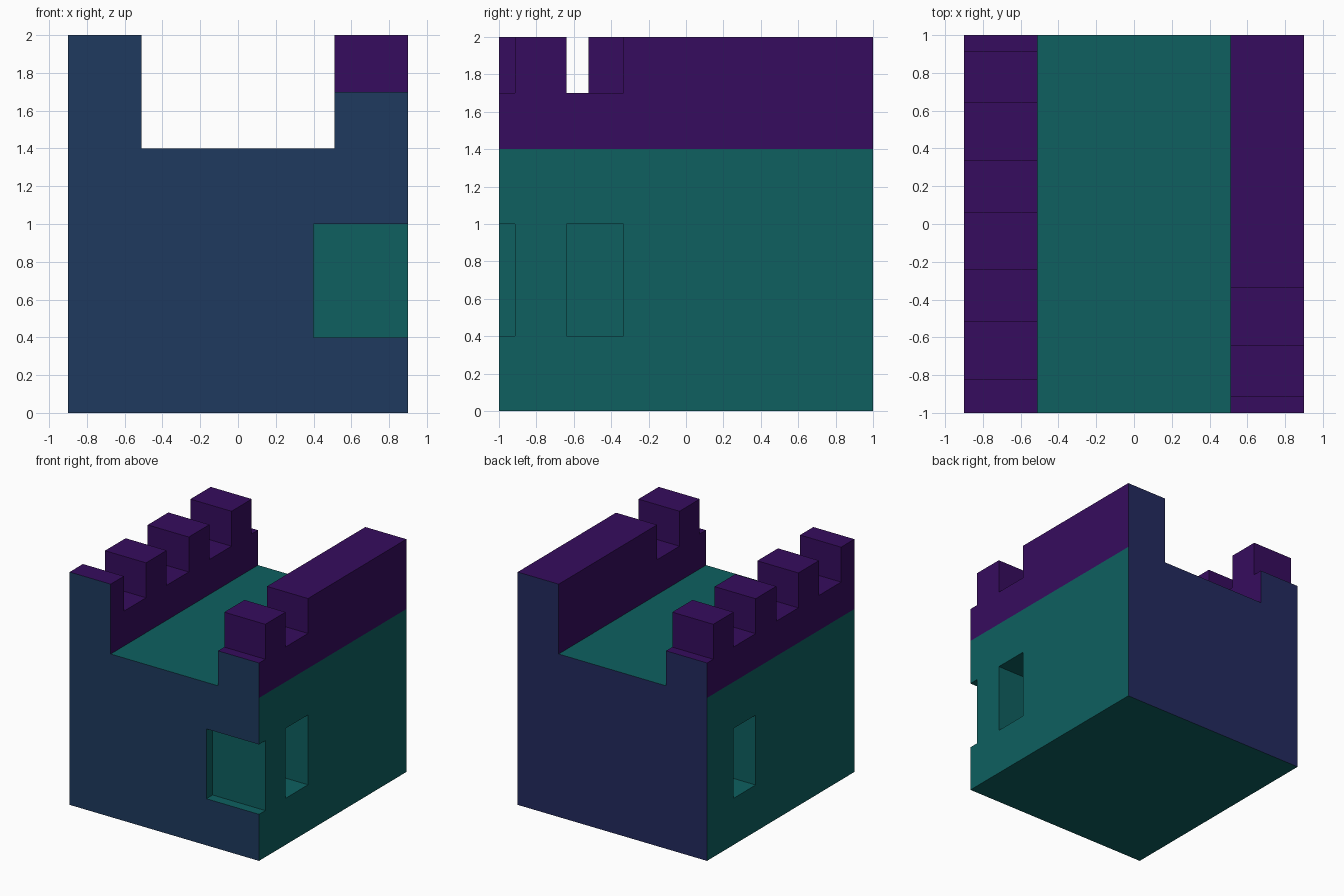
import bpy, bmesh

if "Cube" in bpy.data.objects:
    bpy.data.objects.remove(bpy.data.objects["Cube"])


def material(name, hex_code):
    # hex colour converted to linear diffuse_color
    rgb = [int(hex_code[i:i + 2], 16) / 255 for i in (0, 2, 4)]
    mat = bpy.data.materials.new(name)
    mat.diffuse_color = [((c + 0.055) / 1.055) ** 2.4 if c > 0.04 else c / 12.92 for c in rgb] + [1]
    mat.use_nodes = True
    mat.node_tree.nodes["Principled BSDF"].inputs["Base Color"].default_value = mat.diffuse_color
    return mat


def make_object(name, bm):
    bmesh.ops.recalc_face_normals(bm, faces=bm.faces)
    mesh = bpy.data.meshes.new(name)
    bm.to_mesh(mesh)
    bm.free()
    obj = bpy.data.objects.new(name, mesh)
    bpy.context.collection.objects.link(obj)
    return obj


def add_box(bm, x, y, z):
    verts = bmesh.ops.create_cube(bm, size=1)["verts"]
    for v in verts:
        for i, (lo, hi) in enumerate((x, y, z)):
            v.co[i] = hi if v.co[i] > 0 else lo


# Block with raised parapets: U-shaped profile extruded front to back
half = [(0.9, 0), (0.9, 1.4), (0.9, 2), (0.51, 2), (0.51, 1.4)]
profile = half + [(-x, z) for x, z in reversed(half)]
bm = bmesh.new()
face = bm.faces.new([bm.verts.new((x, -1, z)) for x, z in profile])
ext = bmesh.ops.extrude_face_region(bm, geom=[face])["geom"]
bmesh.ops.translate(bm, vec=(0, 2, 0), verts=[g for g in ext if isinstance(g, bmesh.types.BMVert)])
block = make_object("castle_wall", bm)

# Cutters: gaps in both parapets and window recesses (end gaps overshoot the block)
bm = bmesh.new()
gaps = {-1: [(-0.82, -0.52), (-0.24, 0.06), (0.34, 0.64), (0.915, 1.1)],
        1: [(-1.1, -0.915), (-0.64, -0.335)]}
windows = {-1: [(0.34, 0.64)], 1: [(-1.1, -0.915), (-0.64, -0.335)]}
for side in (-1, 1):
    for y in gaps[side]:
        add_box(bm, sorted((side * 0.45, side * 1.0)), y, (1.7, 2.2))
    for y in windows[side]:
        add_box(bm, sorted((side * 0.4, side * 1.0)), y, (0.4, 1.0))
cutter = make_object("gap_and_window_cutter", bm)
cutter.hide_render = True

mod = block.modifiers.new("cut", "BOOLEAN")
mod.operation = "DIFFERENCE"
mod.solver = "EXACT"
mod.object = cutter
bpy.context.view_layer.objects.active = block
bpy.ops.object.modifier_apply(modifier=mod.name)
bpy.data.objects.remove(cutter)

# Colours: teal body, purple battlements, blue front, indigo back
block.data.materials.clear()
for name, code in (("teal", "0E6060"), ("purple", "360C5E"), ("blue", "1E3A5F"), ("indigo", "232A5F")):
    block.data.materials.append(material(name, code))
for p in block.data.polygons:
    if p.center.y < -0.99:
        p.material_index = 2
    elif p.center.y > 0.99:
        p.material_index = 3
    else:
        p.material_index = 1 if p.center.z > 1.45 else 0
